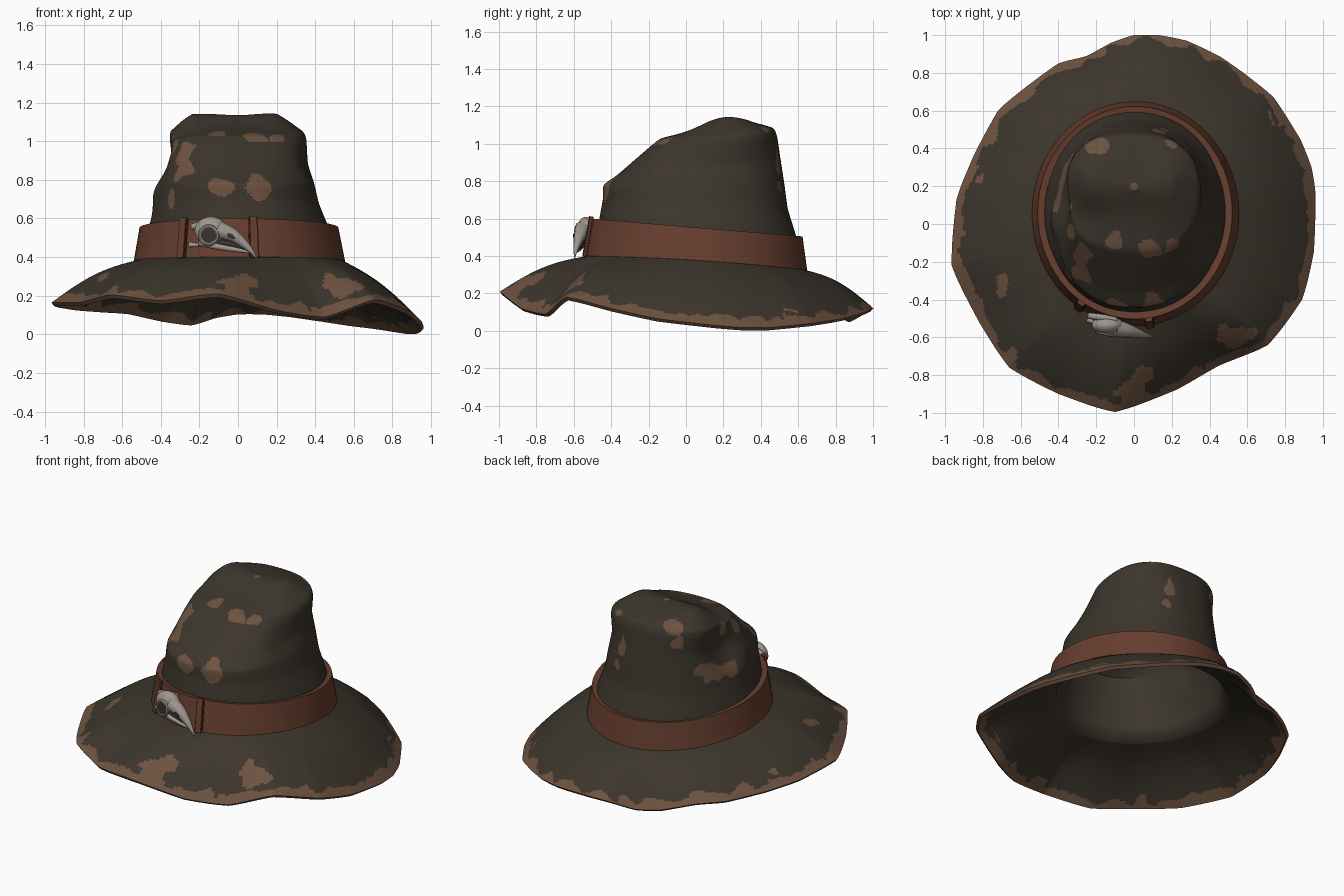
import bpy
from math import sin, cos, atan2, pi, radians, exp
from mathutils import Vector, noise

cube = bpy.data.objects.get("Cube")
if cube:
    bpy.data.objects.remove(cube, do_unlink=True)


def material(name, r, g, b):
    m = bpy.data.materials.new(name)
    m.use_nodes = True
    m.diffuse_color = (r, g, b, 1)
    m.node_tree.nodes["Principled BSDF"].inputs["Base Color"].default_value = (r, g, b, 1)
    m.node_tree.nodes["Principled BSDF"].inputs["Roughness"].default_value = 0.9
    return m


FELT = material("dark felt", 0.045, 0.036, 0.025)
WORN = material("worn felt", 0.155, 0.085, 0.051)
LEATHER = material("leather", 0.135, 0.048, 0.028)
STRAP = material("dark leather", 0.06, 0.022, 0.014)
BONE = material("bone", 0.34, 0.305, 0.27)
HOLLOW = material("bone hollow", 0.04, 0.033, 0.028)


def spline(points, steps, closed=False, bend=1.0):
    """Catmull-Rom through tuples, blended with straight lines by bend."""
    pts = [Vector(p) for p in points]
    n = len(pts)
    pick = (lambda i: pts[i % n]) if closed else (lambda i: pts[min(max(i, 0), n - 1)])
    out = []
    for i in range(n if closed else n - 1):
        a, b, c, d = (pick(i + k) for k in (-1, 0, 1, 2))
        for s in range(steps):
            t = s / steps
            curve = b + ((c - a) * t + (a * 2 - b * 5 + c * 4 - d) * t ** 2
                         + (b * 3 - a - c * 3 + d) * t ** 3) * 0.5
            out.append(b.lerp(c, t).lerp(curve, bend))
    if not closed:
        out.append(pts[-1])
    return out


def ring_point(ring, angle):
    """Point on a tilted oval: left x, right x, front y z, back y z, side lift, roundness."""
    xl, xr, yf, zf, yb, zb, lift, power = ring
    c, s = cos(angle), sin(angle)
    c = abs(c) ** power * (1 if c > 0 else -1)
    s = abs(s) ** power * (1 if s > 0 else -1)
    return Vector(((xl + xr) / 2 + (xr - xl) / 2 * c,
                   (yf + yb) / 2 + (yb - yf) / 2 * s,
                   zf + (zb - zf) * (s + 1) / 2 + lift * max(0, 1 - s * s)))


def finish(obj, angle=40):
    bpy.ops.object.select_all(action='DESELECT')
    obj.select_set(True)
    bpy.context.view_layer.objects.active = obj
    for mod in list(obj.modifiers):
        bpy.ops.object.modifier_apply(modifier=mod.name)
    bpy.ops.object.shade_smooth_by_angle(angle=radians(angle))


def sheet(name, rows, mats, thick, side, closed=True, cap=False, rule=None):
    """Grid of rows running from the top down, thickened into a shell."""
    w = len(rows[0])
    faces = [(r * w + c, (r + 1) * w + c, (r + 1) * w + (c + 1) % w, r * w + (c + 1) % w)
             for r in range(len(rows) - 1) for c in range(w if closed else w - 1)]
    if cap:
        faces.append(tuple(range(w)))
    mesh = bpy.data.meshes.new(name)
    mesh.from_pydata([p for row in rows for p in row], [], faces)
    for m in mats:
        mesh.materials.append(m)
    if rule:
        for i, poly in enumerate(mesh.polygons):
            poly.material_index = rule(poly.center, i // w)
    obj = bpy.data.objects.new(name, mesh)
    bpy.context.collection.objects.link(obj)
    mod = obj.modifiers.new("thickness", 'SOLIDIFY')
    mod.thickness, mod.offset = thick, side
    finish(obj)
    return obj


# Crown ovals from the top down, ending under the band
CROWN = [(-.02, .02, .18, 1.135, .22, 1.135, 0, 1),
         (-.24, .20, .04, 1.075, .36, 1.115, .045, .8),
         (-.36, .335, -.13, 1.03, .465, 1.085, -.01, .8),
         (-.374, .354, -.18, .995, .487, 1.04, -.01, .82),
         (-.385, .365, -.36, .84, .505, .92, .0, .85),
         (-.405, .395, -.44, .78, .525, .79, .0, .86),
         (-.425, .42, -.445, .70, .545, .65, 0, .88),
         (-.465, .473, -.465, .59, .592, .495, 0, .94),
         (-.50, .51, -.49, .44, .61, .37, .01, 1)]
BAND_TOP = (-.502, .512, -.495, .60, .615, .505, 0, 1)
BAND_LOW = (-.532, .547, -.53, .40, .64, .325, .015, 1)

# Wavy brim edge, counterclockwise from the right
RIM = [(.962, .15, .03), (.94, .30, .018), (.88, .45, .018), (.74, .67, .04),
       (.58, .80, .06), (.45, .89, .08), (.28, .97, .105), (.13, 1, .12),
       (0, 1, .12), (-.12, .96, .10), (-.25, .89, .06), (-.40, .85, .08),
       (-.58, .72, .12), (-.72, .60, .13), (-.85, .36, .14), (-.94, .13, .155),
       (-.965, -.22, .165), (-.82, -.52, .165), (-.66, -.76, .205), (-.40, -.90, .175),
       (-.10, -.995, .21), (.22, -.88, .12), (.45, -.75, .09), (.71, -.64, .18),
       (.89, -.40, .12), (.952, -.15, .065)]

# Worn spots: x, y, z, radius, vertical stretch
SPOTS = [(-.29, -.18, .95, .065, 1.3), (-.28, -.26, .85, .06, 1.2), (-.09, -.43, .77, .055, 1),
         (.11, -.42, .78, .055, 1.8), (.10, -.14, 1.03, .055, 1), (.20, -.13, 1.03, .045, 1),
         (-.10, -.10, 1.04, .045, 1), (-.21, .43, 1.09, .06, 1), (.20, .44, 1.09, .045, 1),
         (-.37, .10, 1.0, .05, 1), (-.36, -.06, .97, .05, 1), (-.39, .27, .77, .1, .6),
         (-.42, .12, .74, .06, .8), (-.27, .46, 1.0, .055, 1), (.16, .52, .88, .05, 2.4),
         (-.38, -.29, .70, .05, 1), (-.70, -.32, .28, .05, 1), (.54, -.58, .24, .08, 1),
         (.03, -.78, .27, .07, 1), (.0, -.88, .25, .075, 1), (-.82, .25, .23, .03, 1)]

# Pushes on the pinched side: centre, radius, movement
DENTS = [((-.40, .12, .92), .15, (.045, 0, 0)), ((-.43, .02, .74), .09, (-.03, 0, 0)),
         ((-.28, .06, 1.07), .12, (0, 0, -.03)), ((.40, -.05, .93), .12, (-.02, 0, 0))]


def dented(p):
    q = p.copy()
    for centre, radius, move in DENTS:
        q += Vector(move) * exp(-((p - Vector(centre)).length / radius) ** 2)
    return q


# Hat body: crown and brim as one felt shell
rim = spline(RIM, 12, closed=True, bend=0.4)
angles = [atan2(p.y - .05, p.x) for p in rim]
rows = [[dented(ring_point(ring, a)) for a in angles] for ring in spline(CROWN, 11, bend=0.45)]
BRIM_STEPS = 50
for k in range(1, BRIM_STEPS + 1):
    t = k / BRIM_STEPS
    row = []
    for p, a in zip(rim, angles):
        q = ring_point(BAND_LOW, a).lerp(p, t)
        q.z += .035 * sin(pi * t)
        row.append(q)
    rows.append(row)


def wear(p, row):
    wobble = noise.noise(p * 9)
    edge = (len(rows) - 1 - row) * .45 / BRIM_STEPS
    if edge < .05 + .06 * wobble + .02 * noise.noise(p * 22):
        return 1
    ragged = 1 + .7 * noise.noise(p * 14)
    for x, y, z, radius, stretch in SPOTS:
        d = Vector((p.x - x, p.y - y, (p.z - z) / stretch)).length
        if d < radius * ragged:
            return 1
    return 0


hat = sheet("hat_body", rows, [FELT, WORN], .022, -1, cap=True, rule=wear)

# Plain felt inside, worn only along the edge
outer_count = (len(rows) - 1) * len(rim) + 1
for i, poly in enumerate(hat.data.polygons):
    if 0 <= i - outer_count < (len(rows) - 10) * len(rim):
        poly.material_index = 0


def band_strip(name, start, end, count, low, high, push, mat, thick, side=1):
    """Strip that follows the hat band between two angles in degrees."""
    closed = end - start >= 360
    strip = []
    for k in range(5):
        t = high + (low - high) * k / 4
        line = []
        for i in range(count if closed else count + 1):
            a = radians(start + (end - start) * i / count)
            p = ring_point(BAND_LOW, a).lerp(ring_point(BAND_TOP, a), t)
            line.append(p + Vector((cos(a), sin(a), 0)) * push)
        strip.append(line)
    return sheet(name, strip, [mat], thick, side, closed=closed)


# Leather band with its lip, and loops with dark seams
band_strip("hat_band", 0, 360, 72, 0, 1, .008, LEATHER, .012, -1)
band_strip("band_lip", 0, 360, 72, .75, .99, .004, LEATHER, .034, -1)
for label, mid in (("buckle", 237), ("end", 278)):
    band_strip(label + "_loop", mid - 2, mid + 2, 4, -.02, 1.05, .008, LEATHER, .02)
    band_strip(label + "_loop_seam", mid - 2.7, mid + 2.7, 4, 0, 1.02, .011, STRAP, .006)


def tube(name, points, mat):
    """Tapered round bar through x, y, z, radius points."""
    data = bpy.data.curves.new(name, 'CURVE')
    data.dimensions, data.bevel_depth, data.bevel_resolution = '3D', 1, 2
    data.use_fill_caps = True
    path = spline(points, 5)
    line = data.splines.new('POLY')
    line.points.add(len(path) - 1)
    for spot, p in zip(line.points, path):
        spot.co = (p[0], p[1], p[2], 1)
        spot.radius = p[3]
    data.materials.append(mat)
    bpy.context.collection.objects.link(bpy.data.objects.new(name, data))


def named(name, mat, scale=(1, 1, 1)):
    obj = bpy.context.object
    obj.name, obj.scale = name, scale
    obj.data.materials.append(mat)
    finish(obj)


# Bird skull ornament
bpy.ops.mesh.primitive_uv_sphere_add(segments=20, ring_count=12, radius=1, location=(-.14, -.535, .535))
named("skull_cranium", BONE, (.085, .05, .075))
tube("upper_beak", [(-.10, -.55, .54, .05), (-.03, -.565, .515, .036), (.03, -.58, .47, .023),
                    (.07, -.59, .43, .012), (.098, -.595, .393, .003)], BONE)
tube("lower_jaw", [(-.20, -.535, .475, .017), (-.11, -.56, .455, .016), (-.02, -.57, .44, .013),
                   (.06, -.58, .425, .006)], BONE)
tube("jaw_gap", [(-.10, -.55, .475, .016), (-.03, -.56, .465, .016), (.04, -.57, .44, .008)], HOLLOW)
tube("jaw_knob", [(-.25, -.505, .465, .015), (-.215, -.52, .463, .011), (-.18, -.53, .47, .016)], BONE)
tube("crest_bone", [(-.24, -.485, .555, .016), (-.17, -.495, .575, .018), (-.09, -.505, .578, .015)], BONE)
tilt = (radians(90), 0, radians(-12))
bpy.ops.mesh.primitive_cylinder_add(vertices=20, radius=.04, depth=.008, location=(-.152, -.586, .513), rotation=tilt)
named("eye_hollow", HOLLOW)
bpy.ops.mesh.primitive_torus_add(major_segments=20, minor_segments=8, major_radius=.045, minor_radius=.011,
                                 location=(-.152, -.58, .513), rotation=tilt)
named("eye_rim", BONE)
bpy.ops.mesh.primitive_uv_sphere_add(segments=12, ring_count=8, radius=1, location=(-.035, -.60, .508),
                                     rotation=(0, radians(30), 0))
named("nostril_hollow", HOLLOW, (.022, .004, .01))
